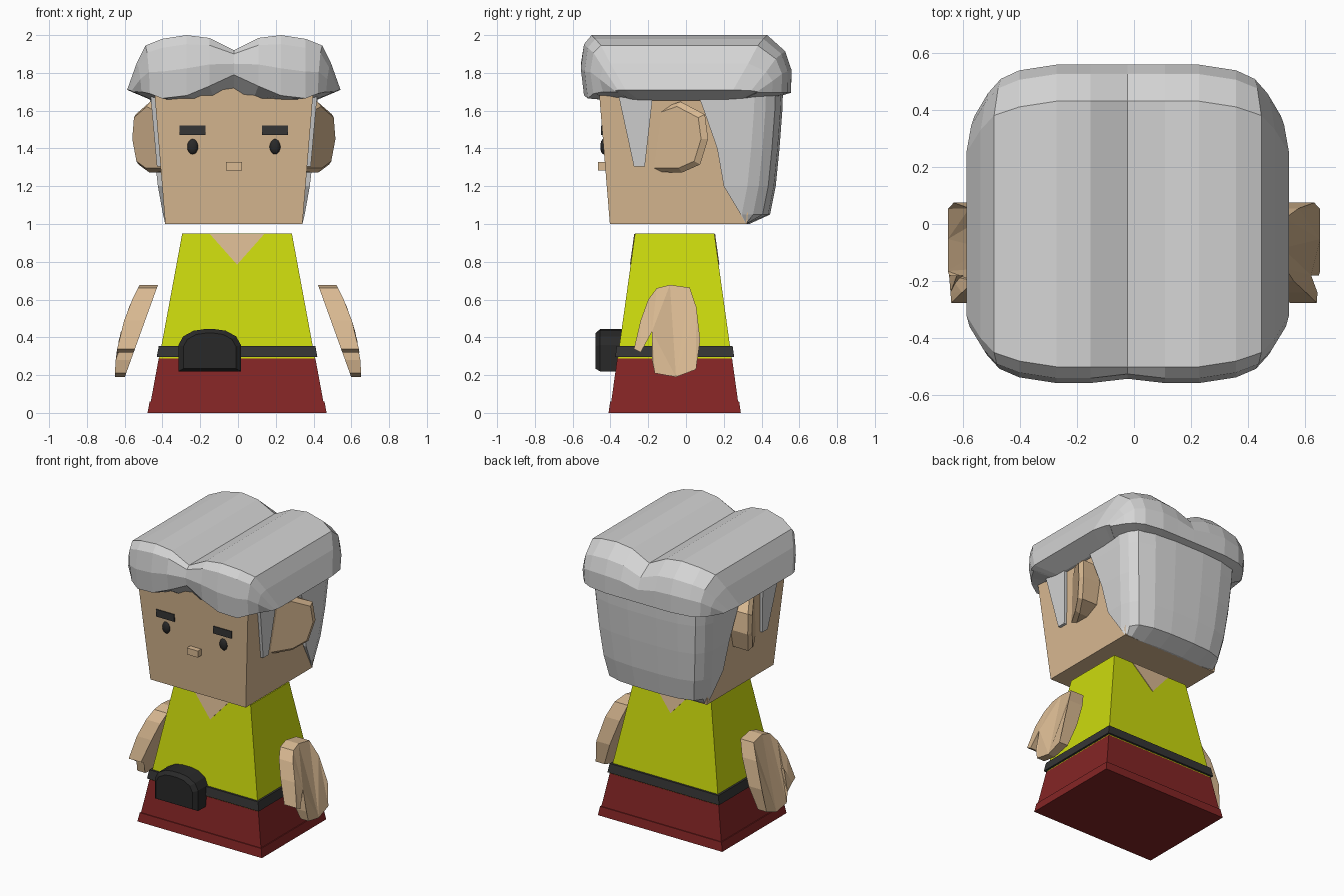
import bpy
import bmesh

cube = bpy.data.objects.get("Cube")
if cube:
    bpy.data.objects.remove(cube, do_unlink=True)


def material(name, r, g, b):
    m = bpy.data.materials.new(name)
    m.use_nodes = True
    m.diffuse_color = (r, g, b, 1)
    node = m.node_tree.nodes["Principled BSDF"]
    node.inputs["Base Color"].default_value = (r, g, b, 1)
    node.inputs["Roughness"].default_value = 0.8
    return m


SKIN = material("skin", 0.70, 0.49, 0.29)
HAIR = material("grey hair", 0.66, 0.66, 0.66)
SHIRT = material("lime shirt", 0.60, 0.70, 0.004)
TROUSERS = material("dark red trousers", 0.23, 0.018, 0.018)
BELT = material("belt black", 0.035, 0.035, 0.035)
POUCH = material("pouch black", 0.022, 0.022, 0.022)

BODY_X, BODY_Y = -0.005, -0.06
HEAD_X, HEAD_Y = -0.022, -0.04


def finish(name, bm, mat):
    bmesh.ops.triangulate(bm, faces=[f for f in bm.faces if len(f.verts) > 4])
    bmesh.ops.recalc_face_normals(bm, faces=bm.faces)
    mesh = bpy.data.meshes.new(name)
    bm.to_mesh(mesh)
    bm.free()
    mesh.materials.append(mat)
    ob = bpy.data.objects.new(name, mesh)
    bpy.context.collection.objects.link(ob)
    return ob


def loft(name, rings, mat):
    """Skin a row of closed rings and cap both ends."""
    bm = bmesh.new()
    rows = [[bm.verts.new(p) for p in ring] for ring in rings]
    n = len(rows[0])
    for a, b in zip(rows, rows[1:]):
        for i in range(n):
            j = (i + 1) % n
            bm.faces.new((a[i], a[j], b[j], b[i]))
    bm.faces.new(rows[0])
    bm.faces.new(rows[-1])
    return finish(name, bm, mat)


def rect(cx, cy, hx, hy, z):
    return [(cx - hx, cy - hy, z), (cx + hx, cy - hy, z),
            (cx + hx, cy + hy, z), (cx - hx, cy + hy, z)]


def box(name, x0, x1, y0, y1, z0, z1, mat):
    cx, cy = (x0 + x1) / 2, (y0 + y1) / 2
    return loft(name, [rect(cx, cy, (x1 - x0) / 2, (y1 - y0) / 2, z) for z in (z0, z1)], mat)


def side_pair(name, outline, inner, outer, cx, mat):
    """Slab drawn in the side plane, built on the left and right."""
    for side, s in (("left", 1), ("right", -1)):
        rings = [[(cx + s * f(y, z), y, z) for y, z in outline] for f in (inner, outer)]
        loft(f"{side}_{name}", rings, mat)


# Body: stacked slices of one tapering block
def body_half(z):
    return 0.466 - 0.185 * z, 0.342 - 0.139 * z


def body_slice(name, z0, z1, grow, mat):
    rings = []
    for z in (z0, z1):
        hx, hy = body_half(z)
        rings.append(rect(BODY_X, BODY_Y, hx + grow, hy + grow, z))
    loft(name, rings, mat)


body_slice("shirt", 0.27, 0.95, 0, SHIRT)
body_slice("trousers", 0, 0.287, 0.002, TROUSERS)
body_slice("trouser_hem", 0, 0.06, 0.008, TROUSERS)
body_slice("belt", 0.295, 0.355, 0.014, BELT)

# V-shaped neck openings, front and back
for side, s in (("front", -1), ("back", 1)):
    rings = []
    for lift in (-0.004, 0.004):
        rings.append([(BODY_X + x, BODY_Y + s * (body_half(z)[1] + lift), z)
                      for x, z in ((-0.145, 0.948), (0.145, 0.948), (0, 0.785))])
    loft(f"{side}_neckline", rings, SKIN)

# Belt pouch with a rounded top and chamfered front
half = [(0.165, 0.22), (0.165, 0.36), (0.14, 0.405), (0.085, 0.435), (0.03, 0.443)]
outline = half + [(-x, z) for x, z in reversed(half)]
loft("belt_pouch", [[(-0.15 + x * k, y, 0.31 + (z - 0.31) * k) for x, z in outline]
                    for y, k in ((-0.32, 1), (-0.455, 1), (-0.48, 0.84))], POUCH)

# Hands with thumbs, leaning outward
hand = [(-0.155, 0.66), (-0.085, 0.678), (0.02, 0.663), (0.055, 0.56), (0.075, 0.385),
        (0.053, 0.23), (-0.053, 0.19), (-0.165, 0.21), (-0.18, 0.28), (-0.18, 0.43),
        (-0.24, 0.32), (-0.276, 0.338), (-0.24, 0.49), (-0.2, 0.6)]
side_pair("hand", hand,
          lambda y, z: 0.43 + 0.36 * (0.66 - z),
          lambda y, z: 0.652 - 0.55 * max(0, z - 0.19) ** 2,
          0, SKIN)

# Head block
loft("head", [rect(HEAD_X, HEAD_Y, h, h, z) for z, h in ((1.0, 0.363), (1.84, 0.432))], SKIN)

# Ears flaring toward the back
ear = [(-0.17, 1.275), (-0.165, 1.6), (-0.03, 1.648), (0.1, 1.58),
       (0.117, 1.45), (0.075, 1.315), (-0.02, 1.273)]
for side, s in (("left", 1), ("right", -1)):
    rings = []
    for k, depth in ((1, None), (1, -0.03), (0.87, 0)):
        ring = []
        for y, z in ear:
            yy, zz = -0.17 + (y + 0.17) * k, 1.45 + (z - 1.45) * k
            x = 0.35 if depth is None else 0.49 + 0.6 * yy + depth
            ring.append((HEAD_X + s * x, yy, zz))
        rings.append(ring)
    loft(f"{side}_ear", rings, SKIN)

# Face: eyes, brows and nose
for side, s in (("left", 1), ("right", -1)):
    x = HEAD_X + s * 0.218
    bm = bmesh.new()
    bmesh.ops.create_uvsphere(bm, u_segments=12, v_segments=8, radius=1)
    for v in bm.verts:
        v.co = (x + v.co.x * 0.029, -0.436 + v.co.y * 0.018, 1.41 + v.co.z * 0.041)
    eye = finish(f"{side}_eye", bm, POUCH)
    for p in eye.data.polygons:
        p.use_smooth = True
    box(f"{side}_brow", x - 0.069, x + 0.069, -0.451, -0.42, 1.472, 1.522, BELT)
box("nose", -0.063, 0.021, -0.467, -0.4, 1.283, 1.328, SKIN)

# Sideburns
burn = [(-0.36, 1.72), (-0.355, 1.67), (-0.276, 1.305), (-0.218, 1.305), (-0.18, 1.64), (-0.18, 1.72)]
side_pair("sideburn", burn, lambda y, z: 0.35, lambda y, z: 0.38 + 0.09 * (z - 1), HEAD_X, HAIR)

# Hair wrapping the back of the head: height, half width, front edge, back edge
rings = []
for z, hx, yf, yb in ((1.0, 0.363, 0.318, 0.335), (1.05, 0.375, 0.29, 0.445),
                      (1.2, 0.402, 0.2, 0.475), (1.4, 0.425, 0.165, 0.495),
                      (1.6, 0.44, 0.095, 0.51), (1.75, 0.45, 0.04, 0.515)):
    arc = [(1, yf), (1, yb - 0.15), (0.95, yb - 0.09), (0.86, yb - 0.04), (0.6, yb - 0.01), (0.25, yb)]
    arc = [(hx * k, max(y, yf)) for k, y in arc]
    ring = arc + [(-x, y) for x, y in reversed(arc)]
    rings.append([(HEAD_X + x, y, z) for x, y in ring])
loft("back_hair", rings, HAIR)

# Hair cap: a parted, two-lobed profile swept from front to back.
# Columns run from the parting outward.
col_x = [0, 0.13, 0.25, 0.38, 0.468, 0.515, 0.565]
top_z = [1.92, 1.985, 2.0, 1.98, 1.945, 1.85, 1.71]
front_z = [1.79, 1.73, 1.68, 1.665, 1.69, 1.70, 1.70]
corner = [0.0, 0.0, 0.0, 0.02, 0.05, 0.1, 0.18]
# Rows: depth, blend from lower edge to top profile, width factor of the outer columns
rows = [(-0.54, 0, 0.95), (-0.557, 0.45, 0.96), (-0.54, 0.85, 0.98), (-0.50, 1, 1),
        (-0.18, 1, 1), (0.15, 1, 1), (0.43, 1, 1), (0.525, 0.72, 0.97), (0.558, 0.4, 0.95), (0.556, 0, 0.94)]
columns = [(-1, i) for i in range(6, 0, -1)] + [(1, i) for i in range(7)]
bm = bmesh.new()
grid = []
for y, t, w in rows:
    line = []
    for s, i in columns:
        low = front_z[i] if y < 0 else 1.695
        z = low + (top_z[i] - low) * t
        k = w if i > 3 else 1
        dy = corner[i] if abs(y) > 0.4 else 0
        yy = y + dy if y < 0 else y - dy
        if i == 0 and y < -0.5:
            yy += 0.015
        line.append(bm.verts.new((HEAD_X + s * col_x[i] * k, yy, z)))
    grid.append(line)
for a, b in zip(grid, grid[1:]):
    for j in range(len(columns) - 1):
        bm.faces.new((a[j], a[j + 1], b[j + 1], b[j]))
# Tuck the lower rim in toward the head and close it
rim = [e for e in bm.edges if e.is_boundary]
tuck = bmesh.ops.extrude_edge_only(bm, edges=rim)["geom"]
for v in [g for g in tuck if isinstance(g, bmesh.types.BMVert)]:
    v.co = (HEAD_X + (v.co.x - HEAD_X) * 0.77, v.co.y * 0.77, 1.655)
bmesh.ops.holes_fill(bm, edges=[e for e in bm.edges if e.is_boundary], sides=0)
finish("hair_cap", bm, HAIR)
